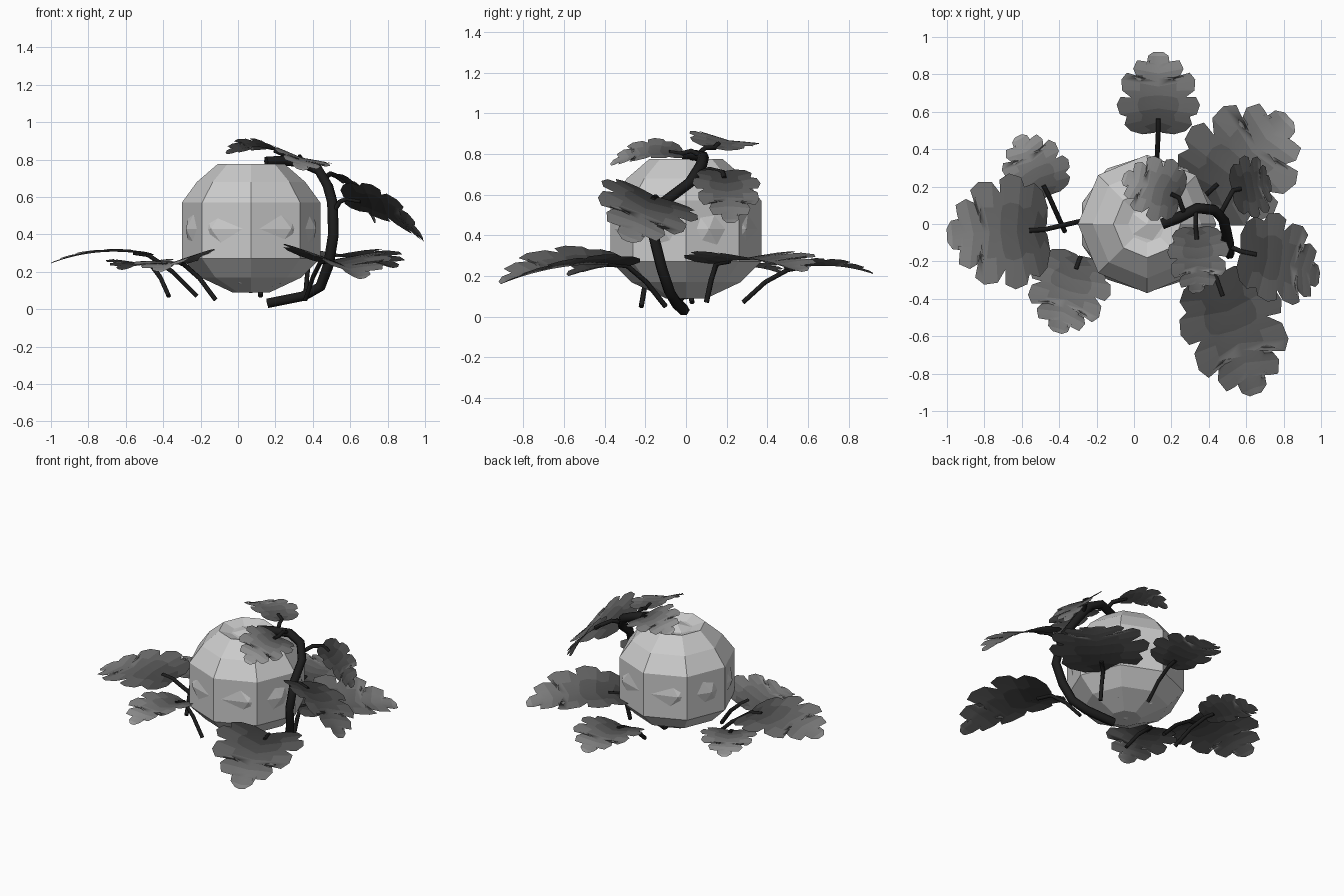
import bpy, bmesh, math
from mathutils import Vector, Matrix

if "Cube" in bpy.data.objects:
    bpy.data.objects.remove(bpy.data.objects["Cube"])


def grey(name, v):
    m = bpy.data.materials.new(name)
    m.diffuse_color = (v, v, v, 1)
    m.use_nodes = True
    m.node_tree.nodes["Principled BSDF"].inputs["Base Color"].default_value = m.diffuse_color
    return m


STEM = grey("stem_dark", 0.012)
LEAF = [grey("leaf_tone_%d" % i, v) for i, v in
        enumerate((0.05, 0.075, 0.105, 0.14, 0.18, 0.225, 0.28, 0.34))]


def add_mesh(name, verts, faces, smooth=False):
    me = bpy.data.meshes.new(name)
    me.from_pydata([tuple(v) for v in verts], [], faces)
    me.update()
    ob = bpy.data.objects.new(name, me)
    bpy.context.collection.objects.link(ob)
    for p in me.polygons:
        p.use_smooth = smooth
    return ob


def lathe(name, profile, n, cx):
    """Faceted solid of revolution, ends capped by single faces."""
    verts, faces = [], []
    for r, z in profile:
        for i in range(n):
            a = 2 * math.pi * i / n
            verts.append((cx + r * math.cos(a), r * math.sin(a), z))
    for k in range(len(profile) - 1):
        for i in range(n):
            j = (i + 1) % n
            faces.append((k * n + i, k * n + j, (k + 1) * n + j, (k + 1) * n + i))
    faces.append(tuple(reversed(range(n))))
    last = (len(profile) - 1) * n
    faces.append(tuple(range(last, last + n)))
    return add_mesh(name, verts, faces)


def tube(name, pts, radius):
    """Bevelled path used for the vine and leaf stalks."""
    cu = bpy.data.curves.new(name, 'CURVE')
    cu.dimensions = '3D'
    cu.bevel_depth = radius
    cu.bevel_resolution = 1
    cu.use_fill_caps = True
    cu.materials.append(STEM)
    sp = cu.splines.new('POLY')
    sp.points.add(len(pts) - 1)
    for p, co in zip(sp.points, pts):
        p.co = (*co, 1)
    ob = bpy.data.objects.new(name, cu)
    bpy.context.collection.objects.link(ob)


# Half outline of a lobed leaf: (sideways, along), stalk at 0, tip at 1
HALF = [(0.05, -0.03), (0.20, -0.05), (0.35, -0.01), (0.43, 0.07), (0.40, 0.17),
        (0.49, 0.20), (0.53, 0.32), (0.48, 0.42), (0.34, 0.41), (0.46, 0.50),
        (0.47, 0.64), (0.40, 0.73), (0.25, 0.63), (0.32, 0.78), (0.27, 0.89),
        (0.18, 0.88), (0.15, 0.82), (0.13, 0.95), (0.06, 1.0)]


def leaf(name, root, base, tip, width=1.0, fold=0.2, arch=0.07, up=(0, 0, 1), tone=0):
    base, tip, root = Vector(base), Vector(tip), Vector(root)
    along = tip - base
    size = along.length
    along.normalize()
    side = along.cross(Vector(up)).normalized()
    normal = side.cross(along)

    def place(v, u):
        h = fold * abs(v) - 0.25 * fold * v * v + arch * 4 * u * (1 - u)
        return base + size * (along * u + side * v * width + normal * h)

    n = len(HALF)
    ribs = [i / (n - 1) for i in range(n)]
    verts, faces, tones = [place(0, u) for u in ribs], [], []
    # both halves: middle row then outline row, paler towards the rim
    for s in (1, -1):
        o = len(verts)
        rows = [[(0, r) for r in ribs],
                [(s * v * 0.5, (u + r) / 2) for (v, u), r in zip(HALF, ribs)],
                [(s * v, u) for v, u in HALF]]
        verts += [place(*p) for row in rows[1:] for p in row]
        for i in range(n - 1):
            for k, (a, b) in enumerate(((0, o), (o, o + n))):
                f = (a + i, b + i, b + i + 1, a + i + 1)
                faces.append(f if s > 0 else f[::-1])
                q = (rows[k][i], rows[k + 1][i], rows[k][i + 1], rows[k + 1][i + 1])
                d = sum(math.hypot(v, u) for v, u in q) / 4
                tones.append(max(0, min(7, int(d * 6.5) + tone)))
    ob = add_mesh(name, verts, faces, True)
    for m in LEAF:
        ob.data.materials.append(m)
    for p, t in zip(ob.data.polygons, tones):
        p.material_index = t

    # curved stalk from the root up into the leaf base
    mid = (root + base) / 2 + Vector((0, 0, 0.02))
    tube(name + "_stalk", [root, (root + mid) / 2, mid, base, place(0, 0.15)], 0.013)


# Fruit: eight-sided shell with a rounder core bulging through the panels
CX = 0.07
lathe("fruit_shell", [(0.10, 0.09), (0.27, 0.17), (0.37, 0.27), (0.37, 0.57),
                      (0.29, 0.68), (0.18, 0.775), (0.10, 0.75)], 8, CX)
bm = bmesh.new()
bmesh.ops.create_icosphere(bm, subdivisions=2, radius=1,
                           matrix=Matrix.Translation((CX, 0, 0.43)) @ Matrix.Diagonal((0.366, 0.366, 0.345, 1)))
core = add_mesh("fruit_core", [], [])
bm.to_mesh(core.data)
bm.free()

# Main vine climbing the right side and curling over the top
tube("vine", [(0.16, -0.01, 0.032), (0.35, -0.05, 0.07), (0.44, -0.08, 0.12),
              (0.485, -0.12, 0.24), (0.51, -0.16, 0.40), (0.505, -0.10, 0.57),
              (0.48, 0.02, 0.66), (0.43, 0.075, 0.745), (0.34, 0.085, 0.785),
              (0.24, 0.035, 0.795), (0.15, 0.0, 0.79)], 0.029)

# Ground leaves
leaf("leaf_back", (0.12, 0.28, 0.07), (0.13, 0.50, 0.23), (0.13, 0.92, 0.21), 1.0, 0.2)
leaf("leaf_back_left", (-0.37, -0.04, 0.07), (-0.46, 0.16, 0.23), (-0.62, 0.47, 0.21), 0.98, 0.15, tone=1)
leaf("leaf_left", (-0.22, 0.03, 0.07), (-0.48, -0.03, 0.29), (-1.0, -0.06, 0.245), 1.12, 0.06)
leaf("leaf_front_left", (-0.12, -0.22, 0.05), (-0.29, -0.18, 0.24), (-0.41, -0.58, 0.20),
     1.02, 0.2, up=(-0.15, 0, 1), tone=1)
leaf("leaf_front_right", (0.36, -0.10, 0.05), (0.44, -0.29, 0.25), (0.65, -0.91, 0.16),
     0.82, 0.24, 0.06, up=(0.08, 0, 1), tone=-1)
leaf("leaf_back_right", (0.36, 0.10, 0.07), (0.38, 0.15, 0.26), (0.83, 0.57, 0.22), 0.98, 0.15, 0.06)

# Vine leaves
leaf("leaf_right", (0.51, -0.12, 0.52), (0.58, -0.15, 0.59), (0.99, -0.29, 0.37),
     1.0, 0.1, 0.1, up=(0, 0.4, 1), tone=-1)
leaf("leaf_shoulder", (0.46, 0.05, 0.70), (0.53, 0.18, 0.71), (0.73, 0.22, 0.46), 1.0, 0.12, 0.08, tone=-1)
leaf("leaf_top", (0.27, 0.05, 0.79), (0.24, 0.14, 0.83), (-0.06, 0.25, 0.83),
     1.05, 0.12, 0.12, up=(0, 0.2, 1), tone=1)
leaf("leaf_front_top", (0.33, 0.08, 0.79), (0.33, -0.03, 0.80), (0.33, -0.37, 0.745),
     0.95, 0.12, 0.1, up=(0.3, 0, 1), tone=1)
